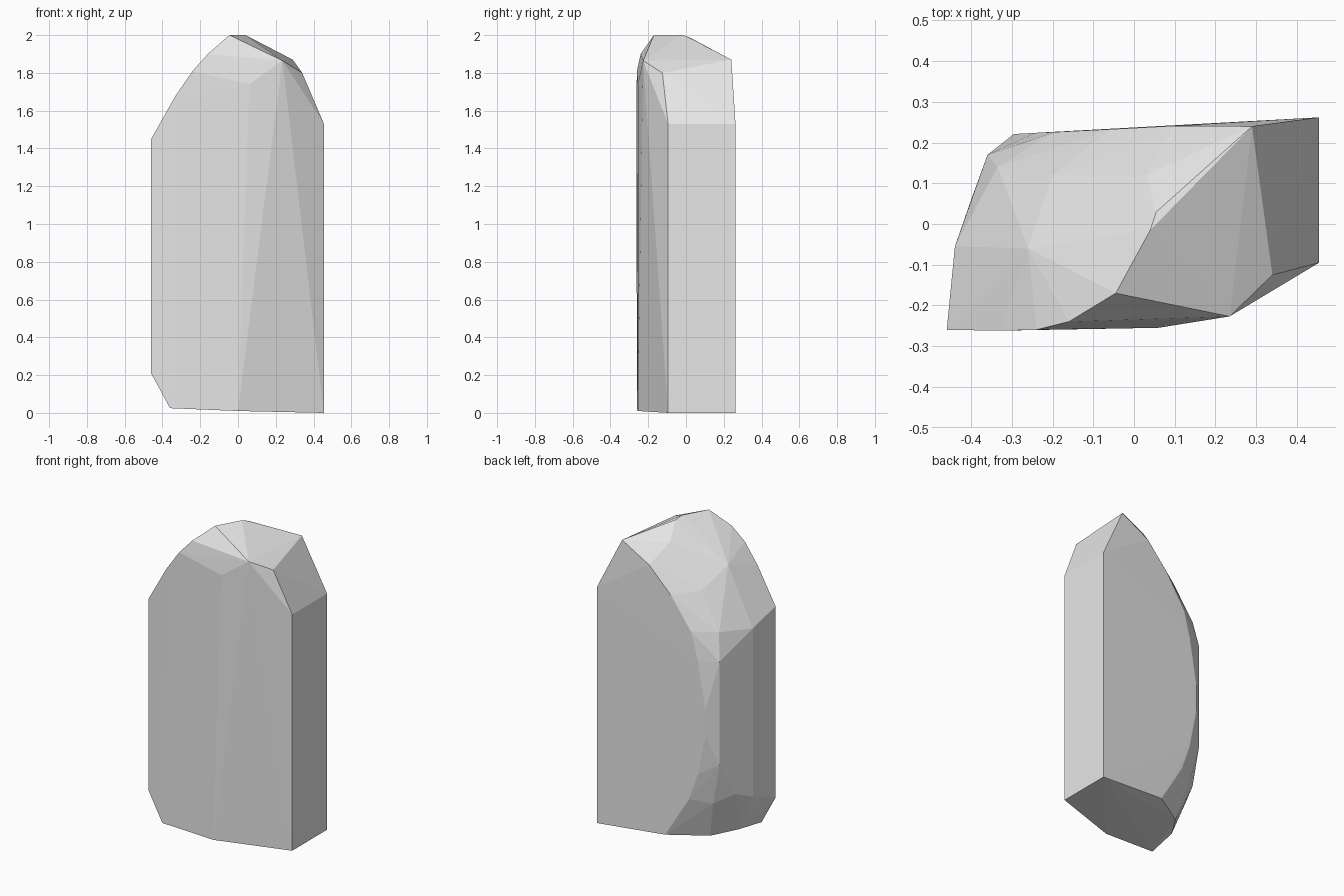
import bpy
import bmesh

# Remove the default cube only
default_cube = bpy.data.objects.get("Cube")
if default_cube:
    bpy.data.objects.remove(default_cube, do_unlink=True)


def make_material(name, colour):
    """Plain single-colour material, shown in viewport and render."""
    material = bpy.data.materials.new(name)
    material.use_nodes = True
    material.diffuse_color = colour
    shader = material.node_tree.nodes["Principled BSDF"]
    shader.inputs["Base Color"].default_value = colour
    shader.inputs["Roughness"].default_value = 0.9
    return material


def build_hull(name, corners, material):
    """Wrap the chipped corners of a stone in a faceted convex skin."""
    mesh = bpy.data.meshes.new(name)
    bm = bmesh.new()
    for corner in corners:
        bm.verts.new(corner)
    result = bmesh.ops.convex_hull(bm, input=bm.verts[:])
    leftovers = set(result["geom_interior"]) | set(result["geom_unused"])
    loose = [item for item in leftovers
             if isinstance(item, bmesh.types.BMVert) and item.is_valid]
    bmesh.ops.delete(bm, geom=loose, context="VERTS")
    bmesh.ops.recalc_face_normals(bm, faces=bm.faces[:])
    for face in bm.faces:
        face.smooth = False
    bm.to_mesh(mesh)
    bm.free()
    mesh.materials.append(material)
    stone = bpy.data.objects.new(name, mesh)
    bpy.context.scene.collection.objects.link(stone)
    return stone


# Upright edges of the slab: x, y, bottom height, top height
upright_edges = [
    (.455, .262, 0, 1.53),
    (.455, -.095, 0, 1.53),
    (-.46, -.26, .21, 1.45),
    (-.44, -.055, .29, 1.38),
    (-.36, .17, .557, 1.227),
    (-.295, .221, .75, .92),
    (-.242, .224, .49, 1.22),
]

# Sloping crown and ridge
crown = [
    (-.045, -.17, 2), (.04, -.015, 2), (.055, .03, 1.982),
    (.29, .24, 1.87), (.34, -.125, 1.8), (.235, -.227, 1.865),
    (-.16, -.24, 1.9), (-.24, -.26, 1.81), (-.33, -.262, 1.68),
    (.06, -.255, 1.74),
]

# Rounded shoulder between the crown and the flat back
shoulder = [
    (.095, .241, 1.76), (-.056, .233, 1.6), (-.194, .226, 1.4),
    (.03, .12, 1.88), (-.2, .12, 1.63),
    (-.26, -.06, 1.74), (-.335, .14, 1.4),
]

# Worn underside
underside = [
    (-.36, -.26, .025), (0, -.255, .01), (-.34, -.06, .05),
    (-.24, .095, .04), (-.015, .235, .04), (-.18, .226, .31),
    (-.4, .06, .34), (-.3, .15, .285),
]

corners = crown + shoulder + underside
for x, y, bottom, top in upright_edges:
    corners += [(x, y, bottom), (x, y, top)]

stone_grey = make_material("stone_grey", (.8, .8, .8, 1))
build_hull("standing_stone", corners, stone_grey)
